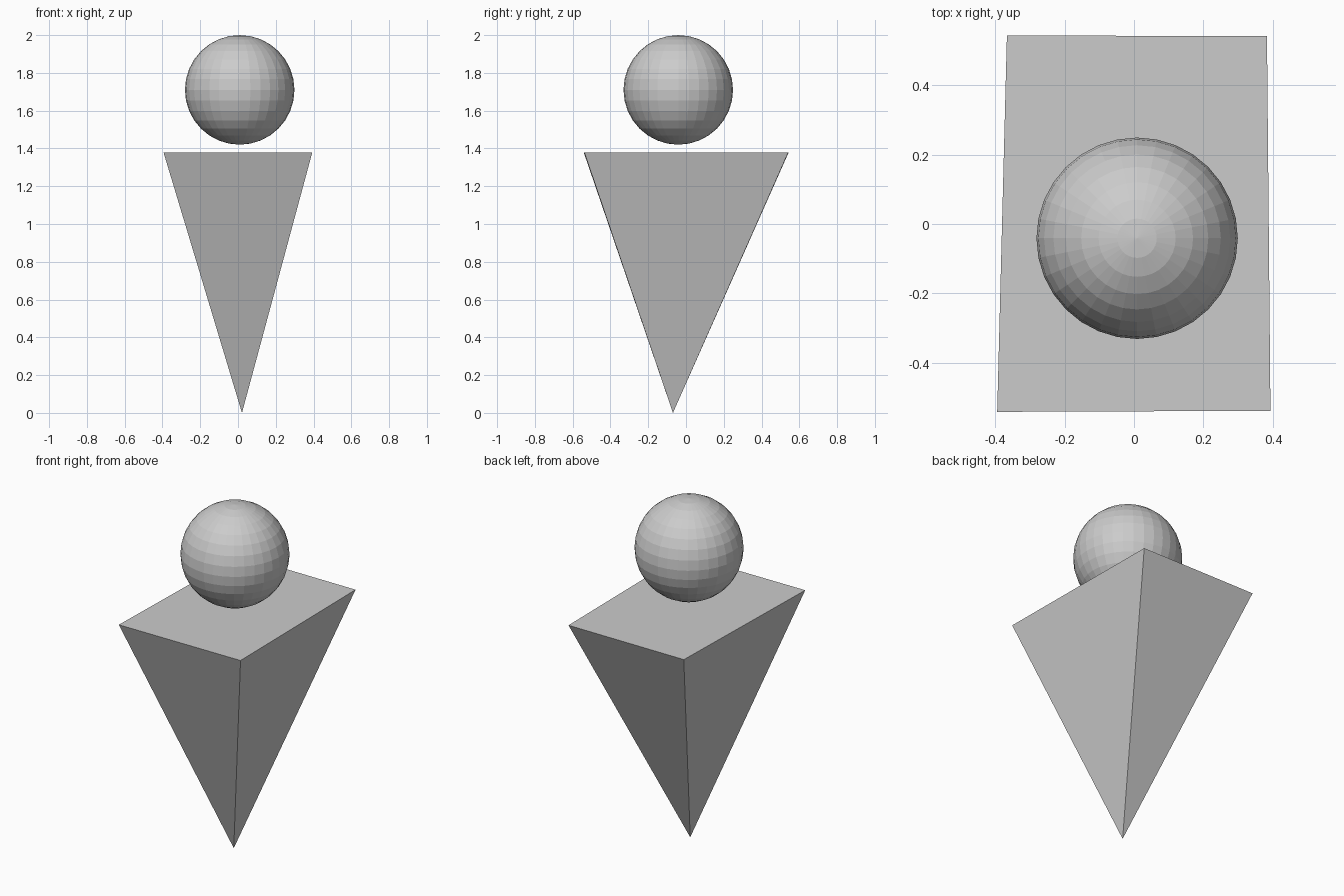
import bpy
import bmesh

if "Cube" in bpy.data.objects:
    bpy.data.objects.remove(bpy.data.objects["Cube"])

# Inverted pyramid body: slightly irregular four-sided top tapering to a point
TOP_Z = 1.378
CORNERS = [(-0.394, -0.541), (0.393, -0.538), (0.383, 0.541), (-0.366, 0.543)]
APEX = (0.021, -0.069, 0.0)

bm = bmesh.new()
rim = [bm.verts.new((x, y, TOP_Z)) for x, y in CORNERS]
tip = bm.verts.new(APEX)
bm.faces.new(rim)
for i, v in enumerate(rim):
    bm.faces.new((v, tip, rim[(i + 1) % 4]))
bmesh.ops.recalc_face_normals(bm, faces=bm.faces)
mesh = bpy.data.meshes.new("pyramid_body")
bm.to_mesh(mesh)
bm.free()
body = bpy.data.objects.new("pyramid_body", mesh)
bpy.context.collection.objects.link(body)

# Faceted ball floating above the flat top
bpy.ops.mesh.primitive_uv_sphere_add(segments=32, ring_count=16, radius=0.29,
                                     location=(0.009, -0.041, 1.71))
bpy.context.object.name = "floating_ball"
